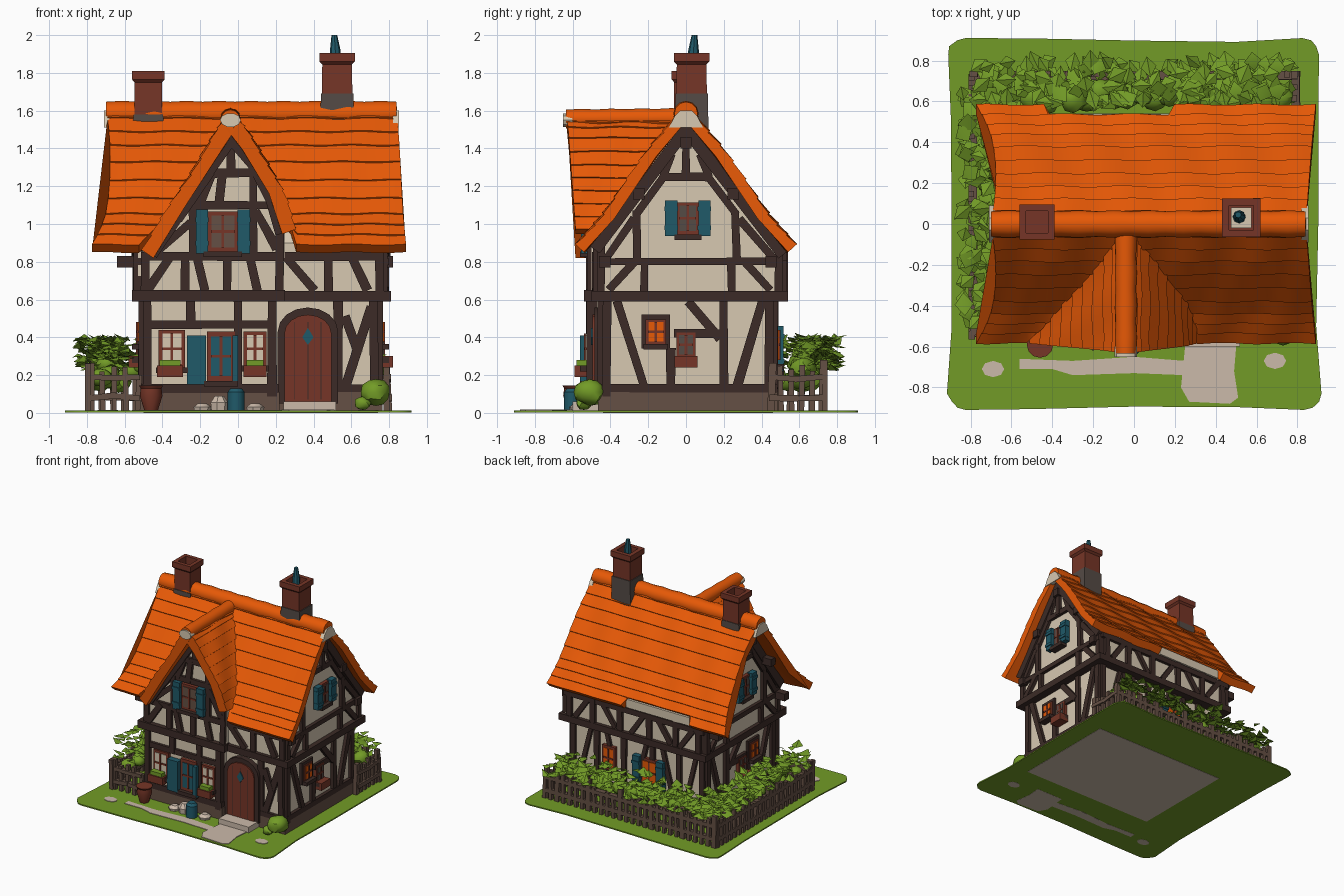
import bpy, bmesh, math, random
from mathutils import Vector as V

if "Cube" in bpy.data.objects:
    bpy.data.objects.remove(bpy.data.objects["Cube"])
random.seed(4)
R = random.uniform

COL = dict(roof_orange=(.84, .105, .002), plaster=(.68, .58, .44), dark_timber=(.045, .024, .02),
           red_brown=(.18, .036, .02), teal=(.014, .10, .14), green=(.17, .33, .02),
           fence_brown=(.13, .08, .058), path_stone=(.60, .49, .40), dark_stone=(.09, .07, .06))
MATS = {}
for n, c in COL.items():
    MATS[n] = bpy.data.materials.new(n)
    MATS[n].diffuse_color = (*c, 1)
PARTS = {}


def part(name, mat):
    return PARTS.setdefault(name, (bmesh.new(), mat))[0]


def loft(name, mat, loops):
    bm = part(name, mat)
    rings = [[bm.verts.new(p) for p in lp] for lp in loops]
    n = len(rings[0])
    for a, b in zip(rings, rings[1:]):
        for i in range(n):
            bm.faces.new((a[i], a[(i + 1) % n], b[(i + 1) % n], b[i]))
    bm.faces.new(rings[0])
    bm.faces.new(rings[-1])


# Drawing planes: origin, u axis, v axis, outward normal
X, Y, Z = V((1, 0, 0)), V((0, 1, 0)), V((0, 0, 1))
PLAN = (V(), X, Y, Z)
G = (V((0, -.5, 0)), X, Z, -Y)
DOOR, DOOR_UP = (V((0, -.44, 0)), X, Z, -Y), (V((0, -.47, 0)), X, Z, -Y)
RIGHT, RIGHT_UP = (V((.74, 0, 0)), Y, Z, X), (V((.77, 0, 0)), Y, Z, X)
LEFT, LEFT_UP = (V((-.5, 0, 0)), Y, Z, -X), (V((-.53, 0, 0)), Y, Z, -X)
BACK, BACK_UP = (V((0, .46, 0)), X, Z, Y), (V((0, .51, 0)), X, Z, Y)


def poly(name, mat, plane, pts, d0, d1):
    o, u, v, n = plane
    loft(name, mat, [[o + u * a + v * b + n * d for a, b in pts] for d in (d0, d1)])


def rect(name, mat, plane, u0, u1, v0, v1, d0, d1):
    poly(name, mat, plane, [(u0, v0), (u1, v0), (u1, v1), (u0, v1)], d0, d1)


def timber(plane, *pts, w=.045, name="timber_frame", mat="dark_timber", d=.025):
    for a, b in zip(pts, pts[1:]):
        a, b = V(a), V(b)
        t = (b - a).normalized()
        s = V((-t.y, t.x)) * w / 2
        a, b = a - t * w * .3, b + t * w * .3
        q = [a - s * R(.85, 1.2), b - s * R(.85, 1.2), b + s * R(.85, 1.2), a + s * R(.85, 1.2)]
        poly(name, mat, plane, q, -.03, d + R(-.004, .004))


def window(plane, u, v, w, h, pane, shutters=(-1, 1)):
    rect("window_frames", "red_brown", plane, u - w / 2, u + w / 2, v - h / 2, v + h / 2, -.02, .028)
    rect("window_panes_" + pane, pane, plane, u - w * .36, u + w * .36, v - h * .4, v + h * .4, 0, .033)
    rect("window_bars", "red_brown", plane, u - .007, u + .007, v - h * .4, v + h * .4, 0, .039)
    rect("window_bars", "red_brown", plane, u - w * .36, u + w * .36, v - .007, v + .007, 0, .038)
    rect("window_sills", "dark_timber", plane, u - w * .6, u + w * .6, v - h / 2 - .03, v - h / 2, -.01, .06)
    for s in shutters:
        a, b = sorted((u + s * w * .46, u + s * (w * .46 + .065)))
        rect("shutters", "teal", plane, a, b, v - h * .55, v + h * .55, .01, .055)
        for k in (-.3, .3):
            rect("shutters", "teal", plane, a - .003, b + .003, v + h * k - .012, v + h * k + .012, .02, .062)


def circle(c, r, ax1, ax2, n=12):
    return [c + (ax1 * math.cos(k * math.tau / n) + ax2 * math.sin(k * math.tau / n)) * r for k in range(n)]


# Ground slab, paths, foundation
pts = []
for cx, cy, a0 in ((.83, .83, 0), (-.83, .83, 90), (-.83, -.83, 180), (.83, -.83, 270)):
    for k in range(4):
        a = math.radians(a0 + k * 30)
        pts.append((cx + .08 * math.cos(a) + R(-.01, .01), cy + .08 * math.sin(a)))
    e = math.radians(a0 + 90)
    for k in (.5, 0, -.5):
        r = R(.89, .91)
        pts.append((r * math.cos(e) + k * math.sin(e), r * math.sin(e) - k * math.cos(e)))
poly("ground", "green", PLAN, pts, .002, .012)
rect("foundation", "path_stone", PLAN, -.5, .74, -.44, .46, 0, .05)
poly("path", "path_stone", PLAN, [(.25, -.6), (.5, -.6), (.49, -.72), (.51, -.85), (.47, -.88), (.27, -.87), (.23, -.8), (.24, -.7)], .001, .017)
poly("path", "path_stone", PLAN, [(-.56, -.66), (-.3, -.67), (0, -.65), (.25, -.67), (.25, -.74), (0, -.73), (-.3, -.74), (-.4, -.71), (-.56, -.71)], .001, .016)
for x, y in ((-.69, -.71), (.69, -.67)):
    poly("path", "path_stone", PLAN, [(x + .055 * math.cos(k * .785), y + .04 * math.sin(k * .785)) for k in range(8)], .001, .016)
rect("door_step", "path_stone", PLAN, .24, .52, -.6, -.43, .01, .06)

# Walls
rect("lower_walls", "plaster", PLAN, -.5, .74, -.44, .46, .05, .63)
poly("upper_walls", "plaster", RIGHT_UP, [(-.47, .62), (.51, .62), (.51, .88), (0, 1.54), (-.47, .9)], 0, -1.3)
poly("gable_wall", "plaster", G, [(-.5, .02), (.2, .02), (.2, .62), (.24, .65), (.25, 1), (.21, 1.13), (.1, 1.34), (-.04, 1.52),
     (-.19, 1.29), (-.34, 1.07), (-.46, .88), (-.5, .83), (-.51, .65), (-.5, .62)], 0, -.45)
rect("stone_base", "fence_brown", PLAN, -.525, .765, -.465, .485, .01, .11)
rect("stone_base", "fence_brown", PLAN, -.52, .22, -.525, -.4, .01, .11)

# Floor beams and purlins
rect("floor_beam", "dark_timber", PLAN, -.56, .81, -.5, .54, .59, .645)
rect("floor_beam", "dark_timber", PLAN, -.56, .25, -.54, -.45, .59, .65)
for y, z in ((-.43, .77), (.45, .77), (-.25, 1.13), (.25, 1.13), (0, 1.4)):
    rect("purlins", "dark_timber", PLAN, -.64, .82, y - .03, y + .03, z, z + .06)

# Front gable timbers
for a in ([(-.48, .1), (-.48, .6)], [(.18, .1), (.18, .6)], [(-.5, .13), (.2, .13)], [(-.49, .65), (-.49, .83)], [(.22, .65), (.22, .95)],
          [(-.5, .83), (.23, .83)], [(-.28, .65), (-.28, .83)], [(-.06, .65), (-.06, .83)], [(.1, .65), (.06, .83)], [(-.47, .66), (-.36, .82)],
          [(-.18, .66), (-.22, .82)], [(-.25, .46), (-.25, .6)], [(0, .12), (0, .6)], [(-.47, .47), (.18, .47)], [(-.24, .84), (-.24, 1.2)],
          [(.08, .84), (.08, 1.28)], [(-.3, 1.1), (.18, 1.1)], [(-.18, 1.27), (.1, 1.27)], [(-.04, 1.27), (-.04, 1.48)], [(-.1, 1.1), (-.08, 1.27)],
          [(-.42, .86), (-.26, 1.0)], [(.2, .88), (.1, 1.06)], [(-.2, 1.12), (-.14, 1.26)]):
    timber(G, *a)
timber(G, (-.45, .86), (-.32, 1.05), (-.17, 1.27), (-.04, 1.46), (.09, 1.32), (.19, 1.12), (.23, .97), w=.07, d=.035)
# Front door side timbers
for a in ([(.53, .1), (.53, .6)], [(.72, .1), (.72, .6)], [(.57, .14), (.7, .55)], [(.57, .5), (.63, .33)], [(.22, .13), (.74, .13)]):
    timber(DOOR, *a)
for a in ([(.25, .83), (.75, .83)], [(.48, .65), (.48, .83)], [(.75, .65), (.75, .86)], [(.26, .82), (.4, .66)], [(.68, .66), (.6, .83)]):
    timber(DOOR_UP, *a)
# Side timbers, same pattern both ends
for lo, up in ((RIGHT, RIGHT_UP), (LEFT, LEFT_UP)):
    for a in ([(-.42, .1), (-.42, .6)], [(.44, .1), (.44, .6)], [(-.43, .13), (.45, .13)], [(.2, .13), (.2, .6)], [(-.36, .58), (-.22, .14)],
              [(.4, .58), (.27, .14)], [(.02, .58), (.17, .4)], [(-.08, .13), (-.08, .33)], [(-.05, .42), (.2, .42)]):
        timber(lo, *a)
    for a in ([(-.46, .8), (.5, .8)], [(-.45, .65), (-.45, .88)], [(.49, .65), (.49, .88)], [(-.22, .65), (-.22, .8)], [(.24, .65), (.24, .8)],
              [(-.4, .66), (-.28, .79)], [(.44, .66), (.32, .79)], [(-.26, .8), (-.26, 1.06), (-.12, 1.25), (.12, 1.25), (.26, 1.06), (.27, .8)],
              [(0, 1.25), (0, 1.46)], [(-.12, 1.26), (-.08, 1.36)], [(.12, 1.26), (.08, 1.36)], [(-.42, .82), (-.28, 1.02)], [(.46, .82), (.29, 1.02)]):
        timber(up, *a, w=.04)
    timber(up, (-.47, .88), (0, 1.5), (.51, .86), w=.07, d=.035)
    window(up, .01, 1.03, .12, .17, "dark_stone")
    rect("window_surrounds", "dark_timber", lo, -.235, -.085, .34, .52, -.02, .02)
    window(lo, -.16, .43, .11, .13, "roof_orange", ())
    window(lo, .0, .36, .1, .13, "dark_stone", ())
    rect("planters", "red_brown", lo, -.06, .06, .24, .3, 0, .08)
# Back timbers
for i, x in enumerate((-.48, -.27, -.02, .25, .5, .72)):
    timber(BACK, (x, .1), (x, .6))
    timber(BACK_UP, (x, .65), (x, .87))
    if i < 5:
        s = .05 if i % 2 else .16
        timber(BACK_UP, (x + s, .66), (x + .21 - s, .82), w=.04)
        timber(BACK, (x + s, .14), (x + .21 - s, .58), w=.035)
timber(BACK, (-.5, .13), (.74, .13))
timber(BACK_UP, (-.52, .83), (.76, .83))
window(BACK, .0, .34, .17, .22, "roof_orange")
window(BACK, .38, .36, .12, .2, "roof_orange", ())
rect("back_eave_band", "plaster", PLAN, -.42, .18, .5, .54, .86, .93)

# Front windows, planters and door
window(G, -.09, .3, .15, .26, "teal", ())
rect("shutters", "teal", G, -.27, -.17, .15, .41, .01, .06)
rect("shutters", "teal", G, -.03, .0, .15, .41, .01, .06)
window(G, -.35, .34, .14, .2, "plaster", ())
window(G, .09, .34, .12, .18, "plaster", ())
for a, b in ((-.43, -.29), (.03, .15)):
    rect("planters", "red_brown", G, a, b, .19, .25, 0, .09)
    rect("planter_leaves", "green", G, a + .015, b - .015, .25, .28, .02, .08)
window(G, -.08, .96, .17, .21, "fence_brown")


def arch(u, w, v0, v1):
    return [(u - w, v0)] + [(u - w * math.cos(k * math.pi / 8), v1 + w * .8 * math.sin(k * math.pi / 8)) for k in range(9)] + [(u + w, v0)]


poly("door_frame", "dark_timber", DOOR, arch(.37, .16, .05, .43), -.02, .045)
poly("door", "red_brown", DOOR, arch(.37, .125, .06, .42), 0, .055)
for u in (.3, .37, .44):
    rect("door_grooves", "dark_timber", DOOR, u - .002, u + .002, .07, .48, .05, .056)
poly("door_window", "teal", DOOR, [(.37, .36), (.4, .4), (.37, .45), (.34, .4)], .05, .062)


# Roof sheets with stepped tile courses; limit(w) cuts a sheet short
def roof(name, prof, w0, w1, place, limit=lambda w: 1, K=10, n=60, thick=.055):
    prof = [V(p) for p in prof]

    def at(t):
        s = t * (len(prof) - 1)
        i = min(int(s), len(prof) - 2)
        d = (prof[i + 1] - prof[i]).normalized()
        nn = V((-d.y, d.x))
        return prof[i].lerp(prof[i + 1], s - i), nn if nn.y > 0 else -nn
    seq = [(t, h) for k in range(K) for t, h in ((k / K, 0), ((k + 1) / K - .002, .008))] + [(t, -thick) for t in (1, .67, .33, 0)]
    loops = []
    for k in range(n + 1):
        lp = []
        for j, (t, h) in enumerate(seq):
            w = w0(t) + (w1(t) - w0(t)) * k / n
            t = min(t, limit(w) + j * 1e-5)
            p, nn = at(t)
            q = p + nn * (h + .005 * math.sin(w * 19 + t * 9))
            lp.append(place(w, q.x, q.y))
        loops.append(lp)
    loft(name, "roof_orange", loops)


def valley(x):  # front slope stops where the gable roof crosses it
    return min(1, .14 + abs(x + .04) * (1.75 if x < -.04 else 2.15)) if -.5 < x < .3 else 1


for s in (-1, 1):
    roof("main_roof", [(0, 1.63), (s * .2, 1.39), (s * .42, 1.07), (s * .58, .885)],
         lambda t: -.70 - .075 * t ** 3 + .03 * math.sin(t * 3.1), lambda t: .84 + .05 * t,
         lambda w, u, z: (w, u, z), valley if s < 0 else lambda w: .9 if -.42 < w < .18 else 1)
for prof in ([(-.04, 1.585), (-.12, 1.48), (-.25, 1.26), (-.38, 1.06), (-.51, .86)], [(-.04, 1.585), (.05, 1.49), (.16, 1.31), (.25, 1.14), (.305, .97)]):
    roof("gable_roof", prof, lambda t: -.635 + .05 * t, lambda t: -.40 * t, lambda w, u, z: (u, w, z), n=14, thick=.07)


# Ridge rolls with pale end caps
def ridge(p, q, r, a1, a2, n):
    loft("ridge_tiles", "roof_orange", [circle(p.lerp(q, k / n), r * (1 + .08 * (k % 2)), a1, a2) for k in range(n + 1)])


ridge(V((-.70, 0, 1.585)), V((.84, 0, 1.585)), .062, Y, Z, 18)
ridge(V((-.04, -.635, 1.555)), V((-.04, 0, 1.56)), .05, X, Z, 8)
poly("ridge_caps", "plaster", G, [(-.04 + .055 * math.cos(k * .628), 1.55 + .038 * math.sin(k * .628)) for k in range(10)], .1, .15)
cap = [(-.09, 1.51), (-.06, 1.57), (-.03, 1.6), (.03, 1.6), (.06, 1.57), (.09, 1.51)]
poly("ridge_caps", "plaster", RIGHT_UP, cap, .05, .083)
poly("ridge_caps", "plaster", LEFT_UP, cap, .15, .18)


# Chimneys
def chimney(x, y, r, zb, zt):
    def sq(h, z):
        return [(x - h, y - h, z), (x + h, y - h, z), (x + h, y + h, z), (x - h, y + h, z)]
    loft("chimneys", "red_brown", [sq(r, 1.4), sq(r * .95, zt - .06), sq(r * 1.13, zt - .045), sq(r * 1.13, zt), sq(r * .72, zt), sq(r * .72, zt - .09)])
    loft("chimney_bases", "dark_stone", [sq(r * 1.08, 1.42), sq(r * 1.04, zb)])


chimney(-.475, .01, .076, 1.58, 1.81)
chimney(.525, .03, .083, 1.69, 1.905)
rect("chimney_lining", "plaster", PLAN, .475, .575, -.02, .08, 1.81, 1.825)
loft("chimney_cowl", "teal", [circle(V((.515, .035, 1.82)), .032, X, Y, 8), circle(V((.515, .04, 1.92)), .028, X, Y, 8),
     circle(V((.51, .045, 2.0)), .015, X, Y, 8)])


# Fence
def fence(ax, ay, bx, by):
    a, b = V((ax, ay, 0)), V((bx, by, 0))
    t = (b - a).normalized()
    pl = (a, t, Z, t.cross(Z))
    L = (b - a).length
    n = max(3, round(L / .058))
    for k in range(n + 1):
        u, post = L * k / n, k % 5 == 0
        timber(pl, (u, .02), (u + R(-.01, .01), R(.25, .27) if post else R(.19, .25)), w=.038 if post else .028,
               name="fence", mat="fence_brown", d=.0)
    for v in (.08, .19):
        timber(pl, (0, v), (L / 2, v + R(-.015, .015)), (L, v), w=.03, name="fence", mat="fence_brown", d=.012)


for f in ((-.78, .72, .8, .72), (-.78, -.54, -.78, .72), (-.78, -.54, -.53, -.54), (.8, .45, .8, .72)):
    fence(*f)


# Hedge: soft clumps plus folded leaves
def blob(c, r, name="hedge"):
    bm = part(name, "green")
    for v in bmesh.ops.create_icosphere(bm, subdivisions=2, radius=r)["verts"]:
        v.co = V((v.co.x, v.co.y, v.co.z * .85)) * R(.88, 1.08) + V(c)


def leaf(c):
    bm = part("hedge_leaves", "green")
    a = R(0, math.tau)
    d = V((math.cos(a), math.sin(a), R(-.5, .5))).normalized() * R(.07, .12)
    s = d.cross(Z).normalized() * R(.03, .05)
    b, l, t, r = [bm.verts.new(V(c) + p) for p in (-d * .5, s - Z * .015, d * .5, -s - Z * .015)]
    bm.faces.new((b, l, t))
    bm.faces.new((b, t, r))


for k in range(22):
    blob((-.7 + k * .067, .63 + R(-.03, .03), R(.16, .27)), R(.055, .075))
for k in range(17):
    blob((-.7 + R(-.03, .03), -.42 + k * .064, R(.16, .27)), R(.05, .07))
for k in range(230):
    leaf((R(-.78, .76), R(.59, .8), R(.24, .41)))
for k in range(180):
    leaf((R(-.84, -.6), R(-.49, .65), R(.24, .4)))
blob((.73, -.51, .11), .085, "front_bush")
blob((.66, -.54, .05), .045, "front_bush")

# Pot, watering can and pale stones by the wall
for nm, m, x, y, prof in (("flower_pot", "red_brown", -.46, -.59, ((.035, .01), (.06, .09), (.055, .13), (.065, .145))),
                          ("watering_can", "teal", -.01, -.6, ((.045, .01), (.045, .11), (.03, .13)))):
    loft(nm, m, [circle(V((x, y, z)), r, X, Y) for r, z in prof])
for x, h in ((-.1, .09), (.09, .05), (-.19, .05)):
    loft("wall_stones", "path_stone", [circle(V((x, -.57, z)), r, X, Y, 7) for r, z in ((.045, .01), (.05, h * .6), (.025, h))])

# Build the objects
for name, (bm, mat) in PARTS.items():
    bmesh.ops.recalc_face_normals(bm, faces=bm.faces)
    me = bpy.data.meshes.new(name)
    bm.to_mesh(me)
    bm.free()
    me.materials.append(MATS[mat])
    ob = bpy.data.objects.new(name, me)
    bpy.context.collection.objects.link(ob)
    ob.select_set(True)
    bpy.context.view_layer.objects.active = ob
bpy.ops.object.shade_smooth_by_angle(angle=math.radians(35))

for m in bpy.data.materials:
    if m.users and not m.is_grease_pencil:
        m.use_nodes = True
        m.node_tree.nodes["Principled BSDF"].inputs["Base Color"].default_value = m.diffuse_color
